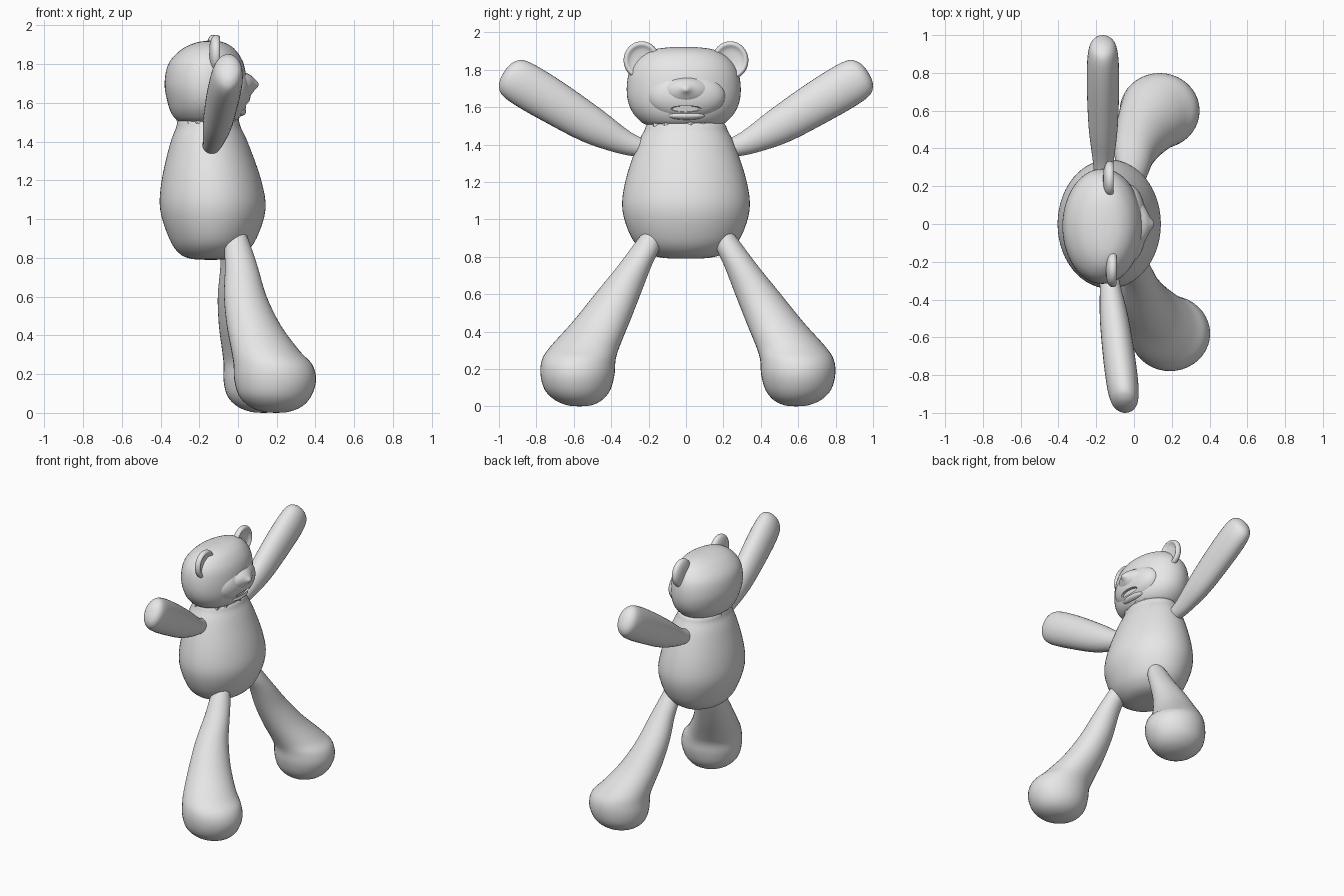
import bpy, bmesh, math
from mathutils import Vector

cube = bpy.data.objects.get("Cube")
if cube:
    bpy.data.objects.remove(cube, do_unlink=True)

# Single plain grey
grey = bpy.data.materials.new("plain grey")
grey.use_nodes = True
grey.diffuse_color = (0.8, 0.8, 0.8, 1)
grey.node_tree.nodes["Principled BSDF"].inputs["Base Color"].default_value = (0.8, 0.8, 0.8, 1)

X, Y, Z = Vector((1, 0, 0)), Vector((0, 1, 0)), Vector((0, 0, 1))


def spline(stations, steps):
    """Smooth curve through the stations (Catmull-Rom)."""
    pts = [stations[0]] + list(stations) + [stations[-1]]
    out = []
    for i in range(1, len(pts) - 2):
        for k in range(steps):
            t = k / steps
            out.append([0.5 * (2 * b + (c - a) * t + (2 * a - 5 * b + 4 * c - d) * t * t
                               + (3 * b - a - 3 * c + d) * t ** 3)
                        for a, b, c, d in zip(*pts[i - 1:i + 3])])
    return out + [list(stations[-1])]


def finish(name, bm, angle=50):
    bmesh.ops.remove_doubles(bm, verts=bm.verts, dist=0.0005)
    bmesh.ops.recalc_face_normals(bm, faces=bm.faces)
    me = bpy.data.meshes.new(name)
    bm.to_mesh(me)
    bm.free()
    me.materials.append(grey)
    ob = bpy.data.objects.new(name, me)
    bpy.context.collection.objects.link(ob)
    smooth(ob, angle)
    return ob


def smooth(ob, angle):
    bpy.ops.object.select_all(action='DESELECT')
    ob.select_set(True)
    bpy.context.view_layer.objects.active = ob
    bpy.ops.object.shade_smooth_by_angle(angle=math.radians(angle))


def loft(name, stations, a=X, b=Y, sides=40, steps=4, jag=0.0, angle=50):
    """Elliptical rings (x, y, z, radius along a, radius along b), closed at the ends."""
    bm = bmesh.new()
    rings = []
    for x, y, z, ra, rb in spline(stations, steps):
        ring = []
        for i in range(sides):
            t = math.tau * i / sides
            f = 1 + jag * (i % 2) * (1 + math.sin(i * 2.3))
            ring.append(bm.verts.new(Vector((x, y, z))
                                     + a * max(ra, 0) * math.cos(t) * f
                                     + b * max(rb, 0) * math.sin(t) * f))
        rings.append(ring)
    for r, s in zip(rings, rings[1:]):
        for i in range(sides):
            j = (i + 1) % sides
            bm.faces.new((r[i], r[j], s[j], s[i]))
    bm.faces.new(rings[0])
    bm.faces.new(rings[-1])
    return finish(name, bm, angle)


def ellipsoid(name, centre, radii):
    bm = bmesh.new()
    bmesh.ops.create_uvsphere(bm, u_segments=40, v_segments=24, radius=1)
    bmesh.ops.scale(bm, vec=radii, verts=bm.verts)
    bmesh.ops.translate(bm, vec=centre, verts=bm.verts)
    return finish(name, bm)


# Pear-shaped body
loft("body", [
    (-0.14, 0, 0.79, 0.0, 0.0), (-0.14, 0, 0.795, 0.10, 0.13), (-0.135, 0, 0.825, 0.17, 0.215),
    (-0.13, 0, 0.90, 0.225, 0.29), (-0.13, 0, 1.05, 0.272, 0.34), (-0.137, 0, 1.20, 0.257, 0.325),
    (-0.148, 0, 1.38, 0.205, 0.268), (-0.152, 0, 1.47, 0.168, 0.225), (-0.155, 0, 1.52, 0.14, 0.185),
    (-0.155, 0, 1.525, 0.0, 0.0)], sides=56)

# Ragged seam at the neck
loft("neck_seam", [(-0.155, -0.01, 1.495, 0.148, 0.195), (-0.155, -0.01, 1.522, 0.15, 0.195)],
     sides=36, steps=1, jag=0.05, angle=20)

# Head, flattened on top
loft("head", [
    (-0.16, -0.012, 1.49, 0.0, 0.0), (-0.16, -0.012, 1.50, 0.13, 0.18),
    (-0.16, -0.012, 1.54, 0.18, 0.248), (-0.162, -0.012, 1.61, 0.203, 0.292),
    (-0.167, -0.012, 1.70, 0.212, 0.305), (-0.165, -0.012, 1.80, 0.195, 0.287),
    (-0.155, -0.012, 1.87, 0.145, 0.232), (-0.145, -0.012, 1.907, 0.085, 0.16),
    (-0.14, -0.012, 1.92, 0.03, 0.07), (-0.14, -0.012, 1.921, 0.0, 0.0)], sides=56)

# Muzzle with a mouth slot cut out
muzzle = ellipsoid("muzzle", (-0.03, 0, 1.66), (0.097, 0.21, 0.13))
cutter = ellipsoid("mouth_cutter", (0.055, 0, 1.59), (0.045, 0.085, 0.017))
cutter.hide_render = True
cut = muzzle.modifiers.new("mouth", 'BOOLEAN')
cut.operation, cut.object, cut.solver = 'DIFFERENCE', cutter, 'EXACT'
bpy.context.view_layer.objects.active = muzzle
bpy.ops.object.modifier_apply(modifier=cut.name)
bpy.data.objects.remove(cutter, do_unlink=True)
smooth(muzzle, 40)

ellipsoid("lower_lip", (0.005, 0, 1.555), (0.037, 0.10, 0.024))
loft("nose", [(0.03, 0, 1.685, 0.13, 0.075), (0.062, 0, 1.69, 0.085, 0.055),
              (0.085, 0, 1.695, 0.04, 0.03), (0.104, 0, 1.695, 0.012, 0.01),
              (0.106, 0, 1.695, 0.0, 0.0)], a=Y, b=Z, sides=24)

for name, s in (("left", 1), ("right", -1)):
    # Ears: thin discs dished toward the face
    ex, ey, ez = (-0.135 if s > 0 else -0.12), s * 0.237, 1.85
    loft(name + "_ear", [
        (ex + dx, ey, ez, r, r * 1.05) for dx, r in (
            (-0.028, 0.0), (-0.026, 0.05), (-0.012, 0.088), (0.008, 0.097),
            (0.024, 0.090), (0.026, 0.078), (0.012, 0.055), (0.006, 0.0))],
        a=Y, b=Z, sides=32, steps=3)

    # Raised arms, slimmer at the shoulder
    x0, x1 = (-0.162, -0.165) if s > 0 else (-0.14, -0.045)
    arm = [(0.22, 1.375, 0.045, 0.05), (0.33, 1.41, 0.055, 0.066), (0.50, 1.50, 0.076, 0.099),
           (0.70, 1.622, 0.085, 0.116), (0.85, 1.712, 0.084, 0.120), (0.925, 1.757, 0.074, 0.110),
           (0.958, 1.775, 0.055, 0.080), (0.972, 1.783, 0.025, 0.04), (0.975, 1.785, 0.0, 0.0)]
    loft(name + "_arm", [(x0 + (x1 - x0) * (y - 0.22) / 0.755, s * y, z, ra, rb)
                         for y, z, ra, rb in arm],
         a=X, b=Vector((0, -s * 0.52, 0.85)), sides=32)

    # Legs swelling into big rounded feet
    leg = [(0.93, -0.01, 0.20, 0.05, 0.05), (0.85, 0.0, 0.235, 0.07, 0.075),
           (0.75, 0.018, 0.295, 0.085, 0.09), (0.60, 0.038, 0.385, 0.11, 0.122),
           (0.45, 0.082, 0.475, 0.14, 0.153), (0.32, 0.142, 0.56, 0.176, 0.185),
           (0.25, 0.18, 0.593, 0.203, 0.197), (0.17, 0.192, 0.60, 0.211, 0.198),
           (0.09, 0.192, 0.60, 0.188, 0.176), (0.035, 0.195, 0.595, 0.138, 0.128),
           (0.006, 0.197, 0.59, 0.068, 0.064), (0.0, 0.197, 0.59, 0.0, 0.0)]
    shift = 0.065 if s > 0 else 0.0
    loft(name + "_leg", [(x - shift * (1 - z / 1.2), s * (y - (0.02 if s < 0 else 0)), z, ra, rb)
                         for z, x, y, ra, rb in leg], sides=40)
